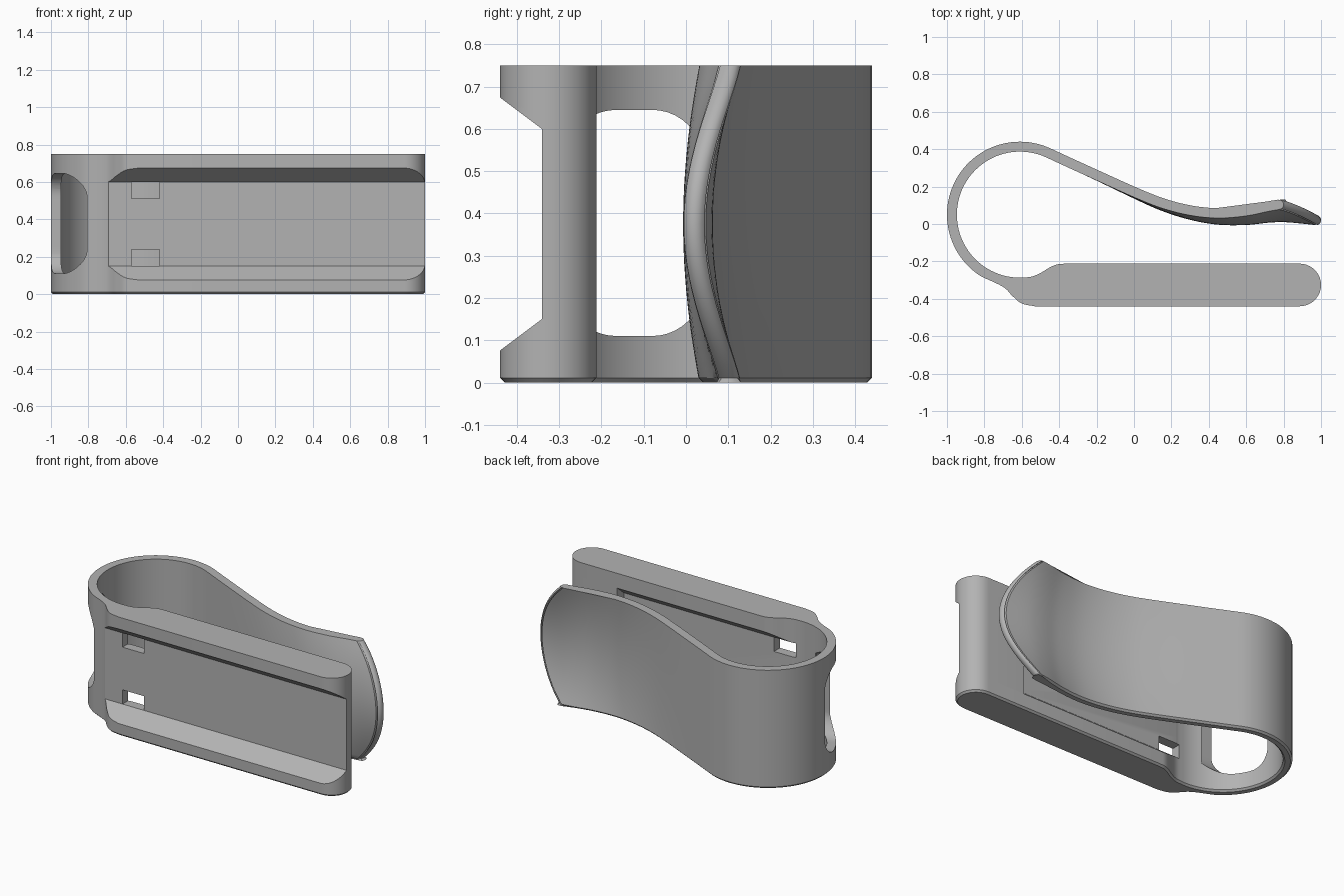
import bpy, bmesh, math
from mathutils import Vector

H = 0.75            # overall height
MID = H / 2
CX, CY = -0.61, 0.05   # spring loop centre
R_OUT, R_IN = 0.39, 0.337
HALF = (R_OUT - R_IN) / 2

if "Cube" in bpy.data.objects:
    bpy.data.objects.remove(bpy.data.objects["Cube"], do_unlink=True)

grey = bpy.data.materials.new("plain grey")
grey.use_nodes = True
colour = (0.45, 0.45, 0.45, 1)
grey.diffuse_color = colour
grey.node_tree.nodes["Principled BSDF"].inputs["Base Color"].default_value = colour


def make_object(name, bm):
    bmesh.ops.recalc_face_normals(bm, faces=bm.faces)
    mesh = bpy.data.meshes.new(name)
    bm.to_mesh(mesh)
    bm.free()
    mesh.materials.append(grey)
    ob = bpy.data.objects.new(name, mesh)
    bpy.context.collection.objects.link(ob)
    return ob


def loft(name, loops):
    """Skin a stack of matching closed loops and cap both ends."""
    bm = bmesh.new()
    rings = [[bm.verts.new(p) for p in loop] for loop in loops]
    n = len(rings[0])
    for a, b in zip(rings, rings[1:]):
        for i in range(n):
            j = (i + 1) % n
            bm.faces.new((a[i], a[j], b[j], b[i]))
    bm.faces.new(rings[0])
    bm.faces.new(rings[-1])
    return make_object(name, bm)


def prism_x(name, yz, x0, x1):
    return loft(name, [[(x, y, z) for y, z in yz] for x in (x0, x1)])


def arc(cx, cy, r, a0, a1, n):
    return [Vector((cx + r * math.cos(math.radians(a0 + (a1 - a0) * i / n)),
                    cy + r * math.sin(math.radians(a0 + (a1 - a0) * i / n))))
            for i in range(n + 1)]


def smooth(points, steps=5):
    """Catmull-Rom curve through points."""
    p = [Vector(q) for q in points]
    p = [2 * p[0] - p[1]] + p + [2 * p[-1] - p[-2]]
    out = []
    for a, b, c, d in zip(p, p[1:], p[2:], p[3:]):
        for k in range(steps):
            t = k / steps
            out.append(0.5 * (2 * b + (c - a) * t + (2 * a - 5 * b + 4 * c - d) * t ** 2
                              + (3 * b - a - 3 * c + d) * t ** 3))
    return out + [p[-2]]


# Centre line of the spring arm along its upper rim
START = arc(CX, CY, (R_OUT + R_IN) / 2, 65, 65, 1)[0]
ARM = smooth([START, (-0.33, 0.321), (-0.2, 0.262), (0, 0.172), (0.15, 0.112), (0.3, 0.073),
              (0.45, 0.058), (0.6, 0.07), (0.72, 0.095), (0.82, 0.108), (1, 0.112)], 8)


def arm_y(x, t):
    """Arm centre line, bowed towards the bar at mid height (t = 0)."""
    y = ARM[-1].y
    for a, b in zip(ARM, ARM[1:]):
        if x <= b.x:
            y = a.y + (b.y - a.y) * (x - a.x) / (b.x - a.x)
            break
    return y - 0.07 * (max(0, x + 0.3) / 1.1) ** 1.8 * (1 - t * t)


def profile(z):
    t = (z - MID) / MID
    tip = 0.8 + 0.2 * (1 - t * t) - HALF
    upper, lower = [], []
    n = 44
    for i in range(1, n + 1):
        x = START.x + (tip - START.x) * i / n
        c = Vector((x, arm_y(x, t)))
        d = Vector((0.04, arm_y(x + 0.02, t) - arm_y(x - 0.02, t))).normalized()
        side = Vector((-d.y, d.x)) * HALF
        upper.append(c + side)
        lower.append(c - side)
    # rounded tip
    slope = math.degrees(math.atan2(d.y, d.x))
    nose = arc(c.x, c.y, HALF, slope + 90, slope - 90, 8)[1:-1]
    # loop and bar, outside then inside
    outside = arc(CX, CY, R_OUT, 65, 238, 48)
    front = smooth([outside[-1], (-0.7, -0.336), (-0.65, -0.385), (-0.6, -0.425), (-0.53, -0.44)])[1:]
    end = arc(0.886, -0.326, 0.114, -90, 90, 18)
    inside = arc(CX, CY, R_IN, 270, 65, 52)
    back = smooth([(-0.37, -0.212), (-0.41, -0.216), (-0.45, -0.232), (-0.5, -0.262),
                   (-0.55, -0.282), inside[0]])[:-1]
    return outside + front + end + back + inside + lower + nose + upper[::-1]


def inset(loop, dist):
    out = []
    for i, p in enumerate(loop):
        d = (loop[(i + 1) % len(loop)] - loop[i - 1]).normalized()
        out.append(p + Vector((-d.y, d.x)) * dist)
    return out


# Clip body with a small chamfer around the base
LAYERS = 24
CH = 0.011
levels = [CH] + [H * i / LAYERS for i in range(1, LAYERS + 1)]
loops = [[(p.x, p.y, 0) for p in inset(profile(CH), CH)]]
loops += [[(p.x, p.y, z) for p in profile(z)] for z in levels]
clip = loft("clip_body", loops)

# Dovetail channels on the front and the inner face of the bar
cutters = [
    prism_x("front_channel_cutter", [(-0.341, 0.15), (-0.341, 0.60), (-0.541, 0.75), (-0.541, 0)],
            -0.9, 1.1),
    prism_x("inner_channel_cutter", [(-0.281, 0.15), (-0.281, 0.60), (-0.201, 0.665), (-0.201, 0.085)],
            -0.56, 0.63)]

# Small slots through the bar wall
for z in (0.15, 0.51):
    cutters.append(prism_x("slot_cutter", [(-0.4, z), (-0.4, z + 0.09), (-0.25, z + 0.09), (-0.25, z)],
                           -0.57, -0.42))

# Rounded window in the spring loop
R = 0.12
Y0, Y1, Z0, Z1 = -0.285, 0.04, 0.11, 0.645
window = []
for cy, cz, a in ((Y1 - R, Z1 - R, 0), (Y0 + R, Z1 - R, 90), (Y0 + R, Z0 + R, 180), (Y1 - R, Z0 + R, 270)):
    window += arc(cy, cz, R, a, a + 90, 10)
cutters.append(prism_x("window_cutter", window, -1.1, -0.72))

bpy.ops.object.select_all(action='DESELECT')
bpy.context.view_layer.objects.active = clip
clip.select_set(True)
for cutter in cutters:
    cutter.hide_render = True
    mod = clip.modifiers.new(cutter.name, 'BOOLEAN')
    mod.operation = 'DIFFERENCE'
    mod.solver = 'EXACT'
    mod.object = cutter
    bpy.ops.object.modifier_apply(modifier=mod.name)
    bpy.data.objects.remove(cutter, do_unlink=True)

bpy.ops.object.shade_smooth_by_angle(angle=math.radians(28))
